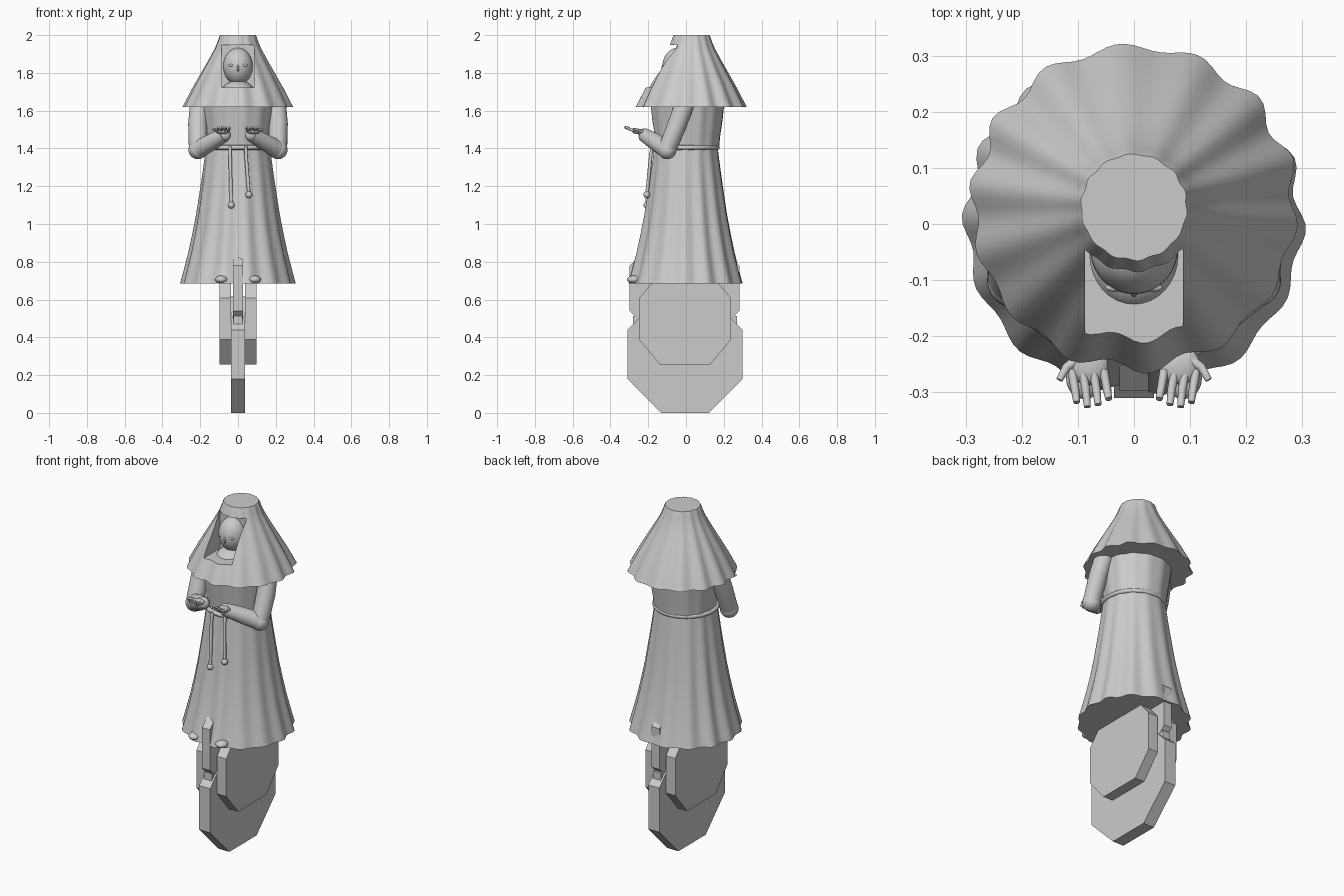
import bpy, bmesh, math
from mathutils import Vector

cube = bpy.data.objects.get("Cube")
if cube:
    bpy.data.objects.remove(cube, do_unlink=True)

grey = bpy.data.materials.new("plain grey")
grey.use_nodes = True
colour = (0.6, 0.6, 0.6, 1)
grey.diffuse_color = colour
grey.node_tree.nodes["Principled BSDF"].inputs["Base Color"].default_value = colour


def finish(bm, name, smooth=True):
    bmesh.ops.recalc_face_normals(bm, faces=bm.faces)
    mesh = bpy.data.meshes.new(name)
    bm.to_mesh(mesh)
    bm.free()
    ob = bpy.data.objects.new(name, mesh)
    bpy.context.collection.objects.link(ob)
    mesh.materials.append(grey)
    if smooth:
        bpy.ops.object.select_all(action='DESELECT')
        ob.select_set(True)
        bpy.context.view_layer.objects.active = ob
        bpy.ops.object.shade_smooth_by_angle(angle=math.radians(45))
    return ob


def loft(bm, rings):
    """Skin a list of point rings and cap both ends."""
    loops = [[bm.verts.new(p) for p in ring] for ring in rings]
    n = len(loops[0])
    for a, b in zip(loops, loops[1:]):
        for i in range(n):
            j = (i + 1) % n
            bm.faces.new((a[i], a[j], b[j], b[i]))
    bm.faces.new(loops[0])
    bm.faces.new(loops[-1])


def pleated(name, profile, waves, phase, cy=0.0, sides=112):
    """Cloth cone from (height, radius, pleat depth) rows."""
    rings = []
    for z, r, depth in profile:
        ring = []
        for i in range(sides):
            a = math.tau * i / sides
            fold = math.cos(waves * a + phase + 0.5 * math.sin(2 * a))
            rad = r + depth * fold * (0.75 + 0.25 * math.sin(3 * a))
            ring.append((rad * math.cos(a), cy + rad * math.sin(a), z))
        rings.append(ring)
    bm = bmesh.new()
    loft(bm, rings)
    return finish(bm, name)


def tube(name, points, radii, sides=16):
    """Tapered tube through points, capped flat."""
    pts = [Vector(p) for p in points]
    rings = []
    for k, p in enumerate(pts):
        d = pts[min(k + 1, len(pts) - 1)] - pts[max(k - 1, 0)]
        q = d.to_track_quat('Z', 'Y')
        rings.append([p + q @ Vector((radii[k] * math.cos(math.tau * i / sides),
                                      radii[k] * math.sin(math.tau * i / sides), 0))
                      for i in range(sides)])
    bm = bmesh.new()
    loft(bm, rings)
    return finish(bm, name)


def ellipsoid(name, centre, size, seg=32):
    bm = bmesh.new()
    bmesh.ops.create_uvsphere(bm, u_segments=seg, v_segments=seg // 2, radius=1)
    bmesh.ops.scale(bm, vec=size, verts=bm.verts)
    bmesh.ops.translate(bm, vec=centre, verts=bm.verts)
    return finish(bm, name)


def octagon(name, x0, x1, cy, hy, z0, z1, flat, side):
    """Eight-sided plate across x; flat and side are half edge lengths."""
    cz, hz = (z0 + z1) / 2, (z1 - z0) / 2
    pts = [(flat, -hz), (hy, -side), (hy, side), (flat, hz),
           (-flat, hz), (-hy, side), (-hy, -side), (-flat, -hz)]
    bm = bmesh.new()
    loft(bm, [[(x, cy + y, cz + z) for y, z in pts] for x in (x0, x1)])
    return finish(bm, name, False)


def box(name, centre, size):
    bm = bmesh.new()
    bmesh.ops.create_cube(bm, size=1)
    bmesh.ops.scale(bm, vec=size, verts=bm.verts)
    bmesh.ops.translate(bm, vec=centre, verts=bm.verts)
    return finish(bm, name, False)


# Base plates
octagon("lower_wheel", -0.036, 0.036, -0.005, 0.305, 0, 0.62, 0.127, 0.13)
octagon("upper_wheel", -0.026, 0.026, -0.008, 0.29, 0.38, 0.94, 0.13, 0.12)
for s, side in ((1, "left"), (-1, "right")):
    octagon(side + "_side_plate", s * 0.036, s * 0.097, -0.005, 0.243,
            0.255, 0.74, 0.132, 0.11)
for y, side in ((-0.255, "front"), (0.245, "back")):
    box(side + "_joint", (0, y, 0.485), (0.05, 0.05, 0.055))

# Robe
pleated("skirt", [(0.685, 0.298, 0.012), (0.75, 0.281, 0.011), (0.85, 0.256, 0.010),
                  (0.95, 0.235, 0.009), (1.05, 0.217, 0.007), (1.15, 0.202, 0.006),
                  (1.25, 0.188, 0.004), (1.35, 0.175, 0.003), (1.41, 0.168, 0.002)],
        14, 0.6)
pleated("torso", [(1.40, 0.167, 0.002), (1.47, 0.174, 0.002),
                  (1.55, 0.186, 0.003), (1.66, 0.198, 0.003)], 14, 0.6, 0.008)

# Veil with a square face opening
veil = pleated("veil", [(1.62, 0.286, 0.012), (1.66, 0.266, 0.011), (1.72, 0.236, 0.009),
                        (1.80, 0.192, 0.006), (1.87, 0.153, 0.004), (1.93, 0.121, 0.003),
                        (1.97, 0.105, 0.002), (1.992, 0.098, 0.002), (2.0, 0.094, 0.002)],
               14, 2.0, 0.03)
cutter = box("opening_cutter", (0, -0.245, 1.835), (0.174, 0.4, 0.225))
cutter.hide_render = True
cutter.hide_viewport = True
cut = veil.modifiers.new("face opening", 'BOOLEAN')
cut.object = cutter
cut.operation = 'DIFFERENCE'
cut.solver = 'EXACT'

# Face and collar
ellipsoid("head", (0, -0.045, 1.835), (0.078, 0.08, 0.097), 40)
ellipsoid("collar", (0, -0.055, 1.70), (0.085, 0.095, 0.06))
ellipsoid("nose", (0, -0.122, 1.825), (0.006, 0.008, 0.02), 12)

# Belt
bm = bmesh.new()
loop = []
for i in range(64):
    a = math.tau * i / 64
    loop.append([bm.verts.new(((0.17 + 0.012 * math.cos(b)) * math.cos(a),
                               (0.17 + 0.012 * math.cos(b)) * math.sin(a) - 0.003,
                               1.405 + 0.012 * math.sin(b)))
                 for b in [math.tau * k / 12 for k in range(12)]])
for i in range(64):
    for k in range(12):
        a, b, m = loop[i], loop[(i + 1) % 64], (k + 1) % 12
        bm.faces.new((a[k], b[k], b[m], a[m]))
finish(bm, "belt")

# Hanging cords with end beads
for name, top, foot, z in (("long_cord", -0.042, -0.036, 1.1), ("short_cord", 0.042, 0.058, 1.155)):
    tube(name, [(top, -0.176, 1.41), (top, -0.186, 1.37), (foot, -0.207, z)], [0.009] * 3, 12)
    ellipsoid(name + "_bead", (foot, -0.207, z), (0.018, 0.018, 0.018), 20)

# Arms, hands, eyes and feet on both sides
for s, side in ((1, "left"), (-1, "right")):
    def at(x, y, z):
        return (s * x, y, z)
    tube(side + "_upper_arm", [at(0.2, 0.0, 1.66), at(0.213, -0.045, 1.53),
                               at(0.212, -0.1, 1.393)], [0.052, 0.051, 0.048], 24)
    ellipsoid(side + "_elbow", at(0.212, -0.1, 1.393), (0.05, 0.05, 0.05))
    tube(side + "_forearm", [at(0.212, -0.1, 1.393), at(0.13, -0.17, 1.44),
                             at(0.07, -0.222, 1.472)], [0.048, 0.044, 0.036], 24)
    ellipsoid(side + "_cuff", at(0.072, -0.221, 1.472), (0.035, 0.03, 0.034))
    ellipsoid(side + "_palm", at(0.082, -0.252, 1.49), (0.036, 0.034, 0.014), 24)
    for k in range(4):
        x = 0.048 + 0.019 * k
        tip = (-0.318, -0.326, -0.322, -0.312)[3 - k]
        tube(f"{side}_finger_{k + 1}", [at(x + 0.006, -0.26, 1.493), at(x, -0.295, 1.50),
                                        at(x - 0.003, tip, 1.513)], [0.008, 0.0075, 0.006], 10)
    tube(side + "_thumb", [at(0.105, -0.245, 1.492), at(0.12, -0.255, 1.498),
                           at(0.133, -0.278, 1.503)], [0.009, 0.008, 0.006], 10)
    ellipsoid(side + "_eye", at(0.034, -0.113, 1.84), (0.017, 0.008, 0.007), 16)
    ellipsoid(side + "_foot", at(0.088, -0.275, 0.706), (0.033, 0.037, 0.021))
